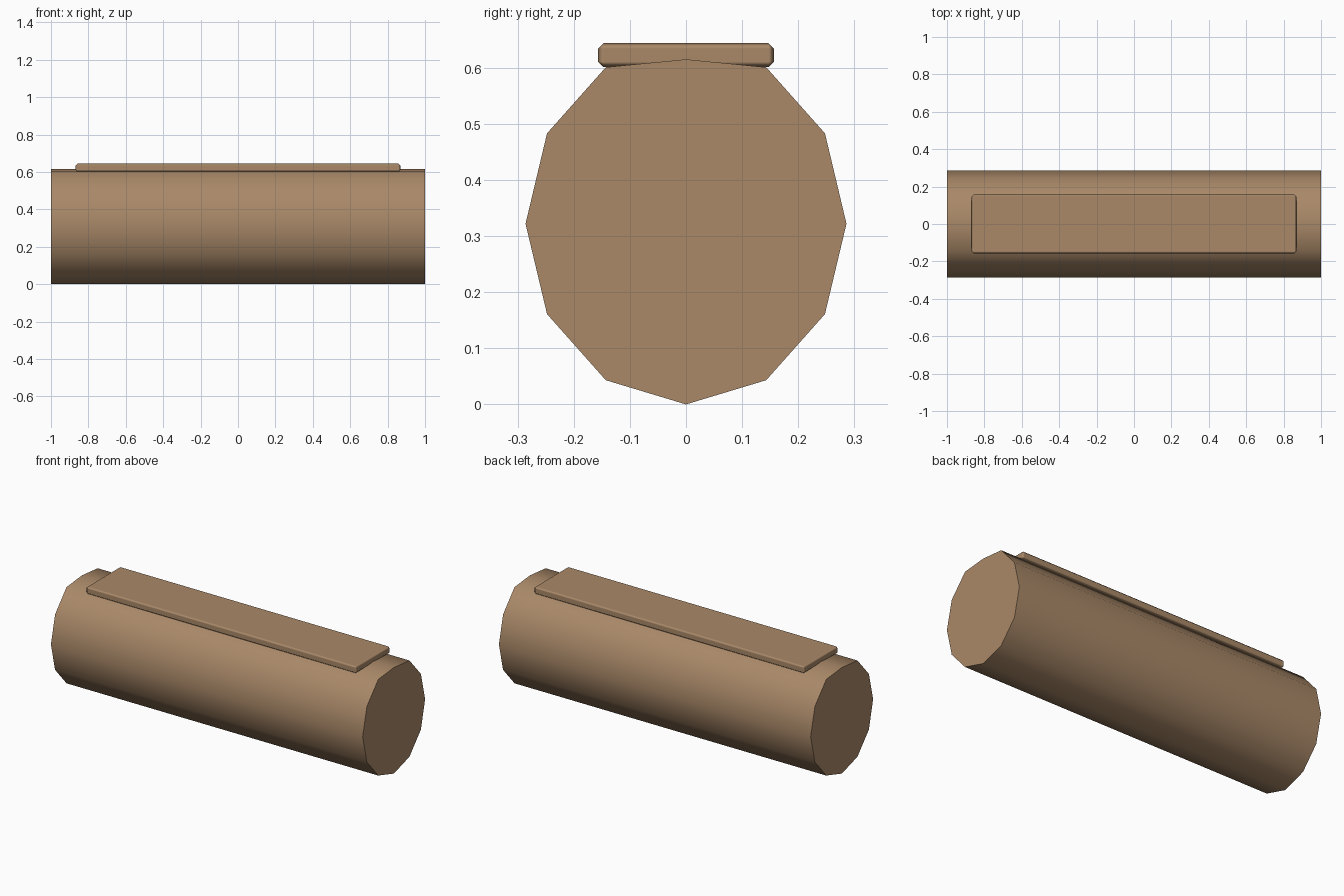
import bpy
import bmesh
from math import sin, cos, pi, radians

cube = bpy.data.objects.get("Cube")
if cube:
    bpy.data.objects.remove(cube, do_unlink=True)

tan = bpy.data.materials.new("warm tan")
tan.use_nodes = True
tan.diffuse_color = (0.40, 0.25, 0.14, 1)
tan.node_tree.nodes["Principled BSDF"].inputs["Base Color"].default_value = tan.diffuse_color

SIDES = 12
RADIUS_Y, RADIUS_Z = 0.286, 0.322
TOP_Z = 0.615


def add_object(name, bm):
    bmesh.ops.recalc_face_normals(bm, faces=bm.faces)
    mesh = bpy.data.meshes.new(name)
    bm.to_mesh(mesh)
    bm.free()
    mesh.materials.append(tan)
    obj = bpy.data.objects.new(name, mesh)
    bpy.context.collection.objects.link(obj)
    bpy.ops.object.select_all(action="DESELECT")
    obj.select_set(True)
    bpy.context.view_layer.objects.active = obj
    bpy.ops.object.shade_smooth_by_angle(angle=radians(60))
    return obj


# Long twelve-sided body, with its top ridge pressed down under the plate
bm = bmesh.new()
ring = []
for i in range(SIDES):
    a = 2 * pi * i / SIDES
    z = min(RADIUS_Z * (1 + cos(a)), TOP_Z)
    ring.append(bm.verts.new((-1, RADIUS_Y * sin(a), z)))
end = bm.faces.new(ring)
result = bmesh.ops.extrude_face_region(bm, geom=[end], use_keep_orig=True)
moved = [v for v in result["geom"] if isinstance(v, bmesh.types.BMVert)]
bmesh.ops.translate(bm, verts=moved, vec=(2, 0, 0))
add_object("body", bm)

# Thin plate with softened edges along the top
bm = bmesh.new()
bmesh.ops.create_cube(bm, size=1)
bmesh.ops.scale(bm, verts=bm.verts, vec=(1.736, 0.314, 0.043))
bmesh.ops.translate(bm, verts=bm.verts, vec=(0, 0, 0.6225))
plate = add_object("top_plate", bm)
bevel = plate.modifiers.new("soft edges", "BEVEL")
bevel.width = 0.01
bevel.segments = 1
bevel.harden_normals = True
